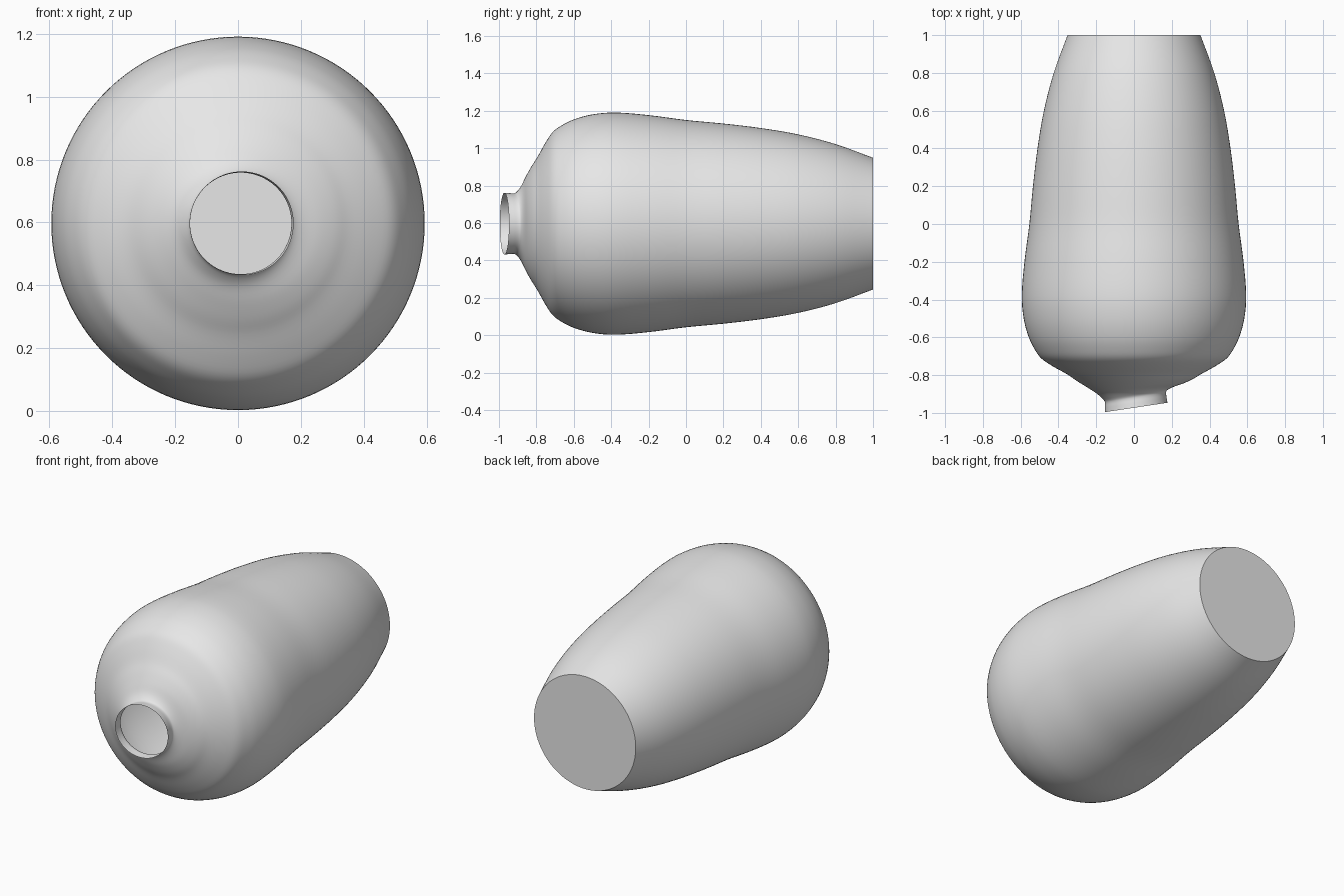
import bpy, bmesh, math
from mathutils import Vector

if "Cube" in bpy.data.objects:
    bpy.data.objects.remove(bpy.data.objects["Cube"])

SEGMENTS = 128
STEPS = 4
CENTRE_Z = 0.597

# ring stations from mouth to base: y, radius, x offset, tilt (slope of y over x)
stations = [
    (-0.971, 0.165, 0.012, 0.15), (-0.945, 0.163, 0.010, 0.15),
    (-0.918, 0.162, 0.008, 0.15), (-0.903, 0.171, 0.004, 0.13),
    (-0.881, 0.200, 0.002, 0.08), (-0.856, 0.252, 0.008, 0.045),
    (-0.827, 0.305, 0.004, 0.015), (-0.795, 0.355, 0, 0),
    (-0.755, 0.427, 0, 0), (-0.715, 0.487, 0, 0),
    (-0.67, 0.522, 0, 0), (-0.60, 0.557, 0, 0),
    (-0.50, 0.584, 0, 0), (-0.38, 0.594, 0, 0),
    (-0.20, 0.580, 0, 0), (0.0, 0.554, 0, 0),
    (0.20, 0.535, 0, 0), (0.40, 0.511, 0, 0),
    (0.60, 0.477, 0, 0), (0.80, 0.425, 0, 0), (1.0, 0.352, 0, 0),
]


def spline(points):
    """Smooth curve through the stations, spaced for uneven gaps."""
    pts = [Vector(p) for p in points]
    n = len(pts)

    def slope(i):
        a, b = pts[max(i - 1, 0)], pts[min(i + 1, n - 1)]
        return (b - a) / (b[0] - a[0])

    out = []
    for i in range(n - 1):
        a, b = pts[i], pts[i + 1]
        h = b[0] - a[0]
        for s in range(STEPS):
            t = s / STEPS
            out.append(a * (2*t**3 - 3*t**2 + 1) + slope(i) * h * (t**3 - 2*t**2 + t)
                       + b * (3*t**2 - 2*t**3) + slope(i + 1) * h * (t**3 - t**2))
    return out + [pts[-1]]


# vase body: open mouth, thin wall, closed flat base
bm = bmesh.new()
rings = []
for y, r, cx, tilt in spline(stations):
    ring = []
    for k in range(SEGMENTS):
        a = 2 * math.pi * k / SEGMENTS
        dx = r * math.cos(a)
        ring.append(bm.verts.new((cx + dx, y + tilt * dx, CENTRE_Z + r * math.sin(a))))
    rings.append(ring)
for lo, hi in zip(rings, rings[1:]):
    for k in range(SEGMENTS):
        j = (k + 1) % SEGMENTS
        bm.faces.new((lo[k], lo[j], hi[j], hi[k]))
bm.faces.new(rings[-1][::-1])
bm.normal_update()
if bm.faces[:][-1].normal.y < 0:
    bmesh.ops.reverse_faces(bm, faces=bm.faces[:])

mesh = bpy.data.meshes.new("vase")
bm.to_mesh(mesh)
bm.free()
vase = bpy.data.objects.new("vase", mesh)
bpy.context.collection.objects.link(vase)

# plain grey colour
grey = bpy.data.materials.new("light grey")
grey.diffuse_color = (0.8, 0.8, 0.8, 1)
grey.use_nodes = True
grey.node_tree.nodes["Principled BSDF"].inputs["Base Color"].default_value = grey.diffuse_color
mesh.materials.append(grey)

# smooth sides with a crisp base edge
bpy.context.view_layer.objects.active = vase
vase.select_set(True)
bpy.ops.object.shade_smooth_by_angle(angle=math.radians(35))
